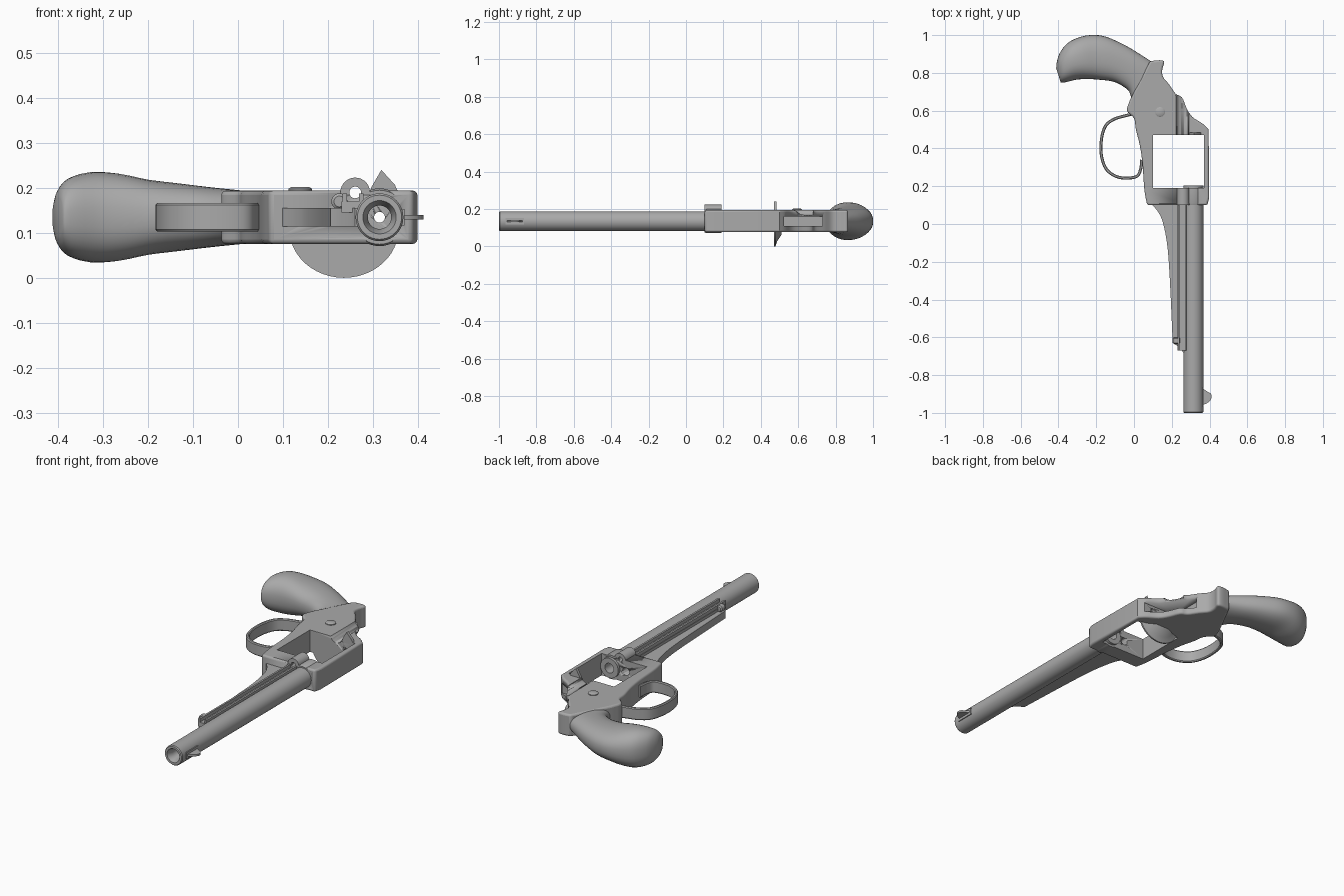
import bpy, bmesh, math
from mathutils import Vector

cube = bpy.data.objects.get("Cube")
if cube:
    bpy.data.objects.remove(cube)

steel = bpy.data.materials.new("grey_steel")
steel.use_nodes = True
GREY = (0.4, 0.4, 0.4, 1)
steel.diffuse_color = GREY
steel.node_tree.nodes["Principled BSDF"].inputs["Base Color"].default_value = GREY

MID = 0.135          # height of the plane of symmetry
BORE_X = 0.314       # barrel axis


def loft(name, rings, closed=False, angle=35):
    """Skin a row of equal rings; cap the ends, or join last to first."""
    bm = bmesh.new()
    rows = [[bm.verts.new(p) for p in ring] for ring in rings]
    n = len(rows[0])
    pairs = list(zip(rows, rows[1:])) + ([(rows[-1], rows[0])] if closed else [])
    for a, b in pairs:
        for i in range(n):
            j = (i + 1) % n
            bm.faces.new((a[i], a[j], b[j], b[i]))
    if not closed:
        bm.faces.new(rows[0])
        bm.faces.new(rows[-1])
    bmesh.ops.recalc_face_normals(bm, faces=bm.faces)
    mesh = bpy.data.meshes.new(name)
    bm.to_mesh(mesh)
    bm.free()
    mesh.materials.append(steel)
    ob = bpy.data.objects.new(name, mesh)
    bpy.context.collection.objects.link(ob)
    bpy.ops.object.select_all(action='DESELECT')
    ob.select_set(True)
    bpy.context.view_layer.objects.active = ob
    bpy.ops.object.shade_smooth_by_angle(angle=math.radians(angle))
    return ob


def plate(name, outline, half, z=MID):
    """Outline in x, y given thickness about height z."""
    return loft(name, [[(x, y, z + s * half) for x, y in outline] for s in (-1, 1)])


def box(name, x0, x1, y0, y1, half, z=MID):
    return plate(name, [(x0, y0), (x1, y0), (x1, y1), (x0, y1)], half, z)


def turned(name, profile, x, z=MID, closed=False, n=40):
    """Rings of (radius, y) about an axis along y."""
    turn = [2 * math.pi * i / n for i in range(n)]
    return loft(name, [[(x + r * math.cos(t), y, z + r * math.sin(t)) for t in turn]
                       for r, y in profile], closed)


def spline(pts, steps=6):
    """Smooth curve through the points."""
    p = [Vector(q) for q in pts]
    p = [2 * p[0] - p[1]] + p + [2 * p[-1] - p[-2]]
    out = []
    for i in range(1, len(p) - 2):
        a, b, c, d = p[i - 1:i + 3]
        for k in range(steps):
            t = k / steps
            out.append((2 * b + (c - a) * t + (2 * a - 5 * b + 4 * c - d) * t * t
                        + (3 * b - a - 3 * c + d) * t ** 3) / 2)
    return out + [p[-2]]


def bevel(ob, width):
    m = ob.modifiers.new("bevel", 'BEVEL')
    m.width, m.segments, m.limit_method = width, 3, 'ANGLE'
    m.angle_limit = math.radians(50)


def cut(ob, *cutters):
    for c in cutters:
        c.hide_render = True
        c.hide_set(True)
        m = ob.modifiers.new("cut", 'BOOLEAN')
        m.operation, m.solver, m.object = 'DIFFERENCE', 'EXACT', c


# Frame with its cylinder window
back = spline([(.395, .5), (.365, .53), (.31, .566), (.28, .61), (.254, .67), (.22, .69),
               (.185, .74), (.153, .78), (.15, .82), (.16, .857), (.138, .867), (.085, .862)], 4)
front = spline([(-.02, .66), (-.037, .6), (0, .56), (.01, .5), (.03, .42), (.045, .32),
                (.055, .18), (.07, .1)], 4)
frame = plate("frame", [(.388, .1), (.398, .14)] + [tuple(p) for p in back + front], .059)
bevel(frame, .012)
cut(frame,
    box("window_cutter", .1, .37, .19, .47, .3),
    box("hammer_slot_cutter", .17, .6, .525, .73, .026),
    turned("firing_pin_cutter", [(.012, .4), (.012, .6)], BORE_X),
    turned("loading_groove_cutter", [(.034, .46), (.034, .68)], .257, .2),
    turned("cylinder_pin_cutter", [(.02, .13), (.02, .22)], .225),
    turned("barrel_seat_cutter", [(.045, 0), (.045, .22)], BORE_X),
    turned("rod_hole_cutter", [(.013, 0), (.013, .22)], .26, .19))

# Barrel, its collar and the ejector boss
turned("barrel", [(.053, .205), (.053, -.995), (.049, -1), (.037, -1), (.026, -.97),
                  (.026, .205)], BORE_X, closed=True)
turned("barrel_collar", [(.048, .19), (.064, .19), (.064, .11), (.06, .1), (.048, .1)],
       BORE_X, closed=True)
turned("ejector_boss", [(.013, .19), (.033, .19), (.033, .1), (.013, .1)],
       .26, .19, closed=True, n=28)

# Underbarrel web and ejector channel
web = spline([(.09, .11), (.13, .06), (.155, 0), (.177, -.12), (.19, -.3), (.205, -.63)], 5)
plate("underbarrel_web", [tuple(p) for p in web]
      + [(.245, -.655), (.26, -.68), (.28, -.68), (.28, .11)], .02)
box("channel_floor", .23, .275, -.67, .11, .012, .158)
for name, x in (("outer", .232), ("inner", .269)):
    box(name + "_channel_rail", x, x + .01, -.67, .11, .021, .167)
turned("ejector_button", [(.012, -.635), (.018, -.63), (.018, -.605), (.012, -.6)],
       .225, .17, n=20)

# Front sight
box("sight_base", .355, .369, -.965, -.865, .018)
sight = spline([(.35, -.96), (.385, -.95), (.409, -.925), (.408, -.9), (.385, -.885), (.35, -.86)], 4)
plate("sight_blade", [tuple(p) for p in sight], .005)


# Recoil shield, flared towards the window, with a spur on the other side
def shield_ring(y, r):
    arc = [math.pi * (1 + i / 24) for i in range(25)]
    return [(.235 + .9 * r * math.cos(t), y, .11 + .81 * r * math.sin(t)) for t in arc]


loft("recoil_shield", [shield_ring(.47, .135), shield_ring(.478, .135),
                       shield_ring(.488, .1), shield_ring(.51, .06)])
loft("shield_spur", [[(.29, y, .18), (.36, y, .18), (.348, y, .207), (.318, y, .24), (.295, y, .2)]
                     for y in (.47, .485)])

# Trigger guard: a flat band swept along a loop
path = spline([(.0, .585), (-.05, .572), (-.105, .555), (-.15, .52), (-.172, .45), (-.172, .36),
               (-.142, .285), (-.075, .246), (.01, .25), (.035, .29), (.04, .34)])
rings = []
for i, p in enumerate(path):
    d = (path[min(i + 1, len(path) - 1)] - path[max(i - 1, 0)]).normalized()
    side = Vector((-d.y, d.x))
    rings.append([(*(p + side * u), MID + w) for u, w in
                  ((-.008, -.027), (-.004, -.032), (.004, -.032), (.008, -.027),
                   (.008, .027), (.004, .032), (-.004, .032), (-.008, .027))])
loft("trigger_guard", rings)

# Grip: rounded sections between back strap and front strap, with half thickness
sections = [(.1, .855, -.01, .64, .055), (.03, .9, -.025, .7, .06),
            (-.05, .948, -.063, .732, .066), (-.153, .993, -.11, .754, .075),
            (-.233, 1, -.175, .763, .084), (-.3, .985, -.235, .767, .097),
            (-.355, .955, -.3, .765, .1), (-.393, .905, -.355, .752, .086),
            (-.408, .86, -.38, .748, .064), (-.412, .825, -.388, .75, .042)]
rings = []
for s in spline(sections, 3):
    a, b, h = Vector(s[0:2]), Vector(s[2:4]), s[4]
    ring = []
    for i in range(36):
        t = 2 * math.pi * i / 36
        u, w = [math.copysign(abs(v) ** .85, v) for v in (math.cos(t), math.sin(t))]
        ring.append((*((a + b) / 2 + (a - b) / 2 * u), MID + h * w))
    rings.append(ring)
loft("grip", rings, angle=50)

# Frame screw
screw = [2 * math.pi * i / 24 for i in range(24)]
loft("frame_screw", [[(.138 + r * math.cos(t), .593 + r * math.sin(t), z) for t in screw]
                     for r, z in ((.026, .18), (.026, .198), (.02, .202))])
